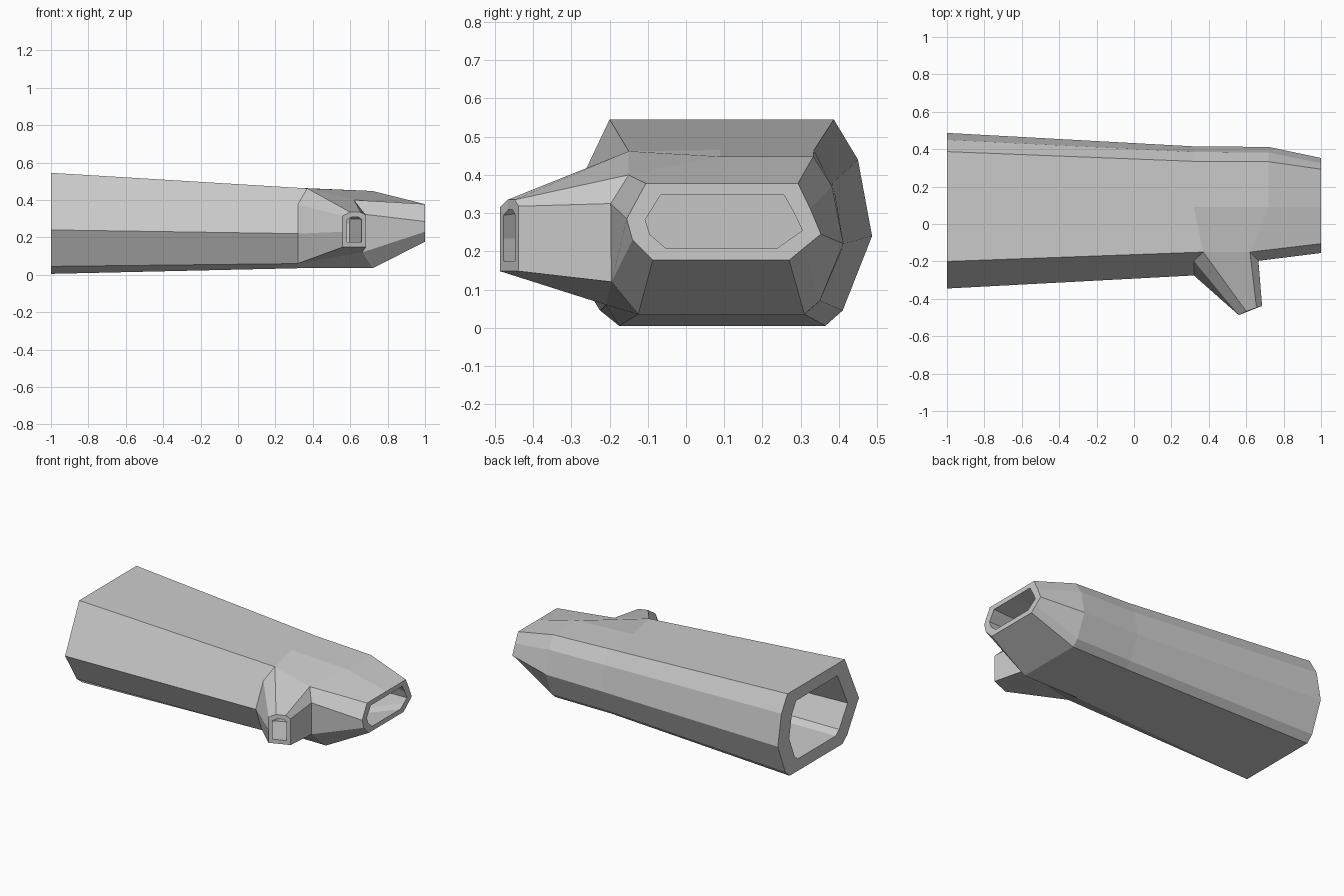
import bpy, bmesh
from mathutils import Vector

if "Cube" in bpy.data.objects:
    bpy.data.objects.remove(bpy.data.objects["Cube"])


def loft(name, loops, closed=False, caps=()):
    """Bridge equal-length loops in order; closed joins last to first."""
    bm = bmesh.new()
    rings = [[bm.verts.new(p) for p in loop] for loop in loops]
    n = len(rings[0])
    pairs = list(zip(rings, rings[1:]))
    if closed:
        pairs.append((rings[-1], rings[0]))
    for a, b in pairs:
        for i in range(n):
            j = (i + 1) % n
            bm.faces.new((a[i], a[j], b[j], b[i]))
    for c in caps:
        bm.faces.new(rings[c])
    bmesh.ops.recalc_face_normals(bm, faces=bm.faces[:])
    me = bpy.data.meshes.new(name)
    bm.to_mesh(me)
    bm.free()
    ob = bpy.data.objects.new(name, me)
    bpy.context.collection.objects.link(ob)
    return ob


def shrink(loop, sy, sz, sx=1.0):
    """Scale a loop about the centre of its bounds."""
    c = [(min(p[k] for p in loop) + max(p[k] for p in loop)) / 2 for k in range(3)]
    return [Vector((c[0] + (p[0] - c[0]) * sx, c[1] + (p[1] - c[1]) * sy,
                    c[2] + (p[2] - c[2]) * sz)) for p in loop]


def section(xs, yz):
    if not isinstance(xs, (list, tuple)):
        xs = [xs] * len(yz)
    return [Vector((x, y, z)) for x, (y, z) in zip(xs, yz)]


# Cross-sections of the sleeve: top edge, back side, bottom, front side
rear = section(-1, [(-.2, .545), (.09, .545), (.387, .545), (.45, .44), (.487, .24),
                    (.41, .045), (.365, .005), (-.175, .005), (-.225, .045), (-.345, .24)])
palm = section([.37] + [.32] * 9,
               [(-.15, .462), (.09, .465), (.335, .465), (.385, .38), (.415, .22),
                (.352, .07), (.31, .035), (-.125, .035), (-.21, .06), (-.275, .22)])
knuckle = section([.62] + [.72] * 7 + [.665, .665],
                  [(-.15, .4), (.09, .448), (.333, .448), (.382, .37), (.412, .22),
                   (.35, .07), (.31, .035), (-.125, .035), (-.195, .12), (-.197, .325)])
tip = section(1, [(-.105, .378), (.09, .378), (.293, .378), (.325, .312), (.353, .245),
                  (.31, .21), (.27, .177), (-.087, .177), (-.14, .23), (-.155, .285)])

# Hollow sleeve: outer skin forward, inner skin back
inner_palm = shrink(palm, .76, .76)
loft("sleeve", [rear, palm, knuckle, tip,
                shrink(tip, .81, .7), shrink(knuckle, .8, .72),
                inner_palm, shrink(rear, .72, .71)], closed=True)

# Inner wall closing the bore
loft("bore_wall", [inner_palm, [p + Vector((-.02, 0, 0)) for p in inner_palm]], caps=(0, 1))

# Side branch with a recessed opening
base = [Vector(p) for p in [(.37, -.15, .462), (.62, -.15, .4), (.665, -.197, .325),
                            (.665, -.195, .12), (.32, -.21, .06), (.32, -.275, .22),
                            (.32, -.197, .375)]]
end = [Vector(p) for p in [(.6, -.467, .335), (.655, -.448, .335), (.685, -.438, .318),
                           (.685, -.438, .148), (.56, -.487, .148), (.56, -.487, .23),
                           (.56, -.487, .315)]]
loft("side_branch", [base, end, shrink(end, .62, .72, .62), shrink(base, .6, .6, .6)],
     caps=(3,))
